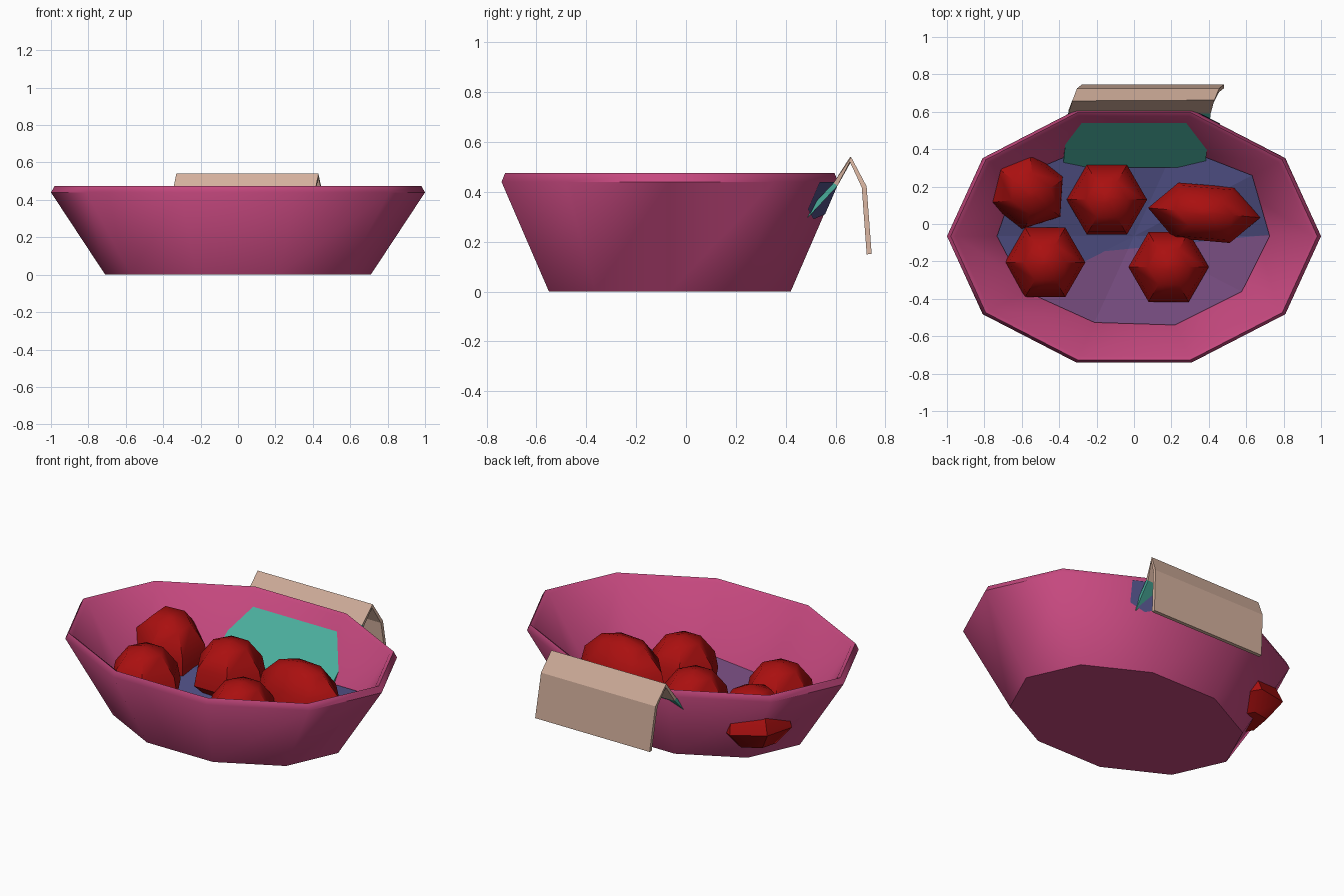
import bpy, bmesh, math
from mathutils import Matrix, Euler, Vector

if "Cube" in bpy.data.objects:
    bpy.data.objects.remove(bpy.data.objects["Cube"])


def material(name, r, g, b):
    m = bpy.data.materials.new(name)
    m.use_nodes = True
    m.diffuse_color = (r, g, b, 1)
    m.node_tree.nodes["Principled BSDF"].inputs["Base Color"].default_value = (r, g, b, 1)
    return m


PINK = material("bowl pink", .56, .065, .21)
CREAM = material("towel cream", .66, .44, .34)
TEAL = material("towel teal", .07, .43, .34)
RED = material("fruit red", .40, .005, .005)
BLUE = material("liner blue", .075, .075, .22)
PURPLE = material("liner purple", .19, .075, .22)


def finish(name, bm, mats, angle=None, fix_normals=True):
    if fix_normals:
        bmesh.ops.recalc_face_normals(bm, faces=bm.faces)
    mesh = bpy.data.meshes.new(name)
    bm.to_mesh(mesh)
    bm.free()
    for m in mats:
        mesh.materials.append(m)
    ob = bpy.data.objects.new(name, mesh)
    bpy.context.collection.objects.link(ob)
    if angle:
        bpy.ops.object.select_all(action='DESELECT')
        ob.select_set(True)
        bpy.context.view_layer.objects.active = ob
        bpy.ops.object.shade_smooth_by_angle(angle=math.radians(angle))
    return ob


def lathe(sides, profile):
    """Stack of elliptical rings (rx, ry, z), closed at both ends."""
    bm = bmesh.new()
    rings = []
    for rx, ry, z in profile:
        steps = [2 * math.pi * i / sides for i in range(sides)]
        rings.append([bm.verts.new((rx * math.cos(a), ry * math.sin(a), z)) for a in steps])
    for low, high in zip(rings, rings[1:]):
        for i in range(sides):
            j = (i + 1) % sides
            bm.faces.new((low[i], low[j], high[j], high[i]))
    bm.faces.new(rings[0][::-1])
    bm.faces.new(rings[-1])
    return bm


# Ten-sided bowl with a thin rim and an inner floor
CY = -.065
bm = lathe(10, [(.71, .51, 0), (1, .71, .44), (.98, .695, .475),
                (.955, .675, .46), (.66, .468, .03)])
bmesh.ops.translate(bm, verts=bm.verts, vec=(0, CY, 0))
finish("bowl", bm, [PINK], 50)


def wall_point(angle, z, outside=False):
    if outside:
        rx, ry = .714 + .66 * z, .514 + .455 * z
    else:
        rx, ry = .63 + .686 * z, .447 + .48 * z
    a = math.radians(angle)
    return Vector((rx * math.cos(a), CY + ry * math.sin(a), z))


# Liner cloth on the bowl floor, blue at the back and purple at the front
heights = {0: .14, 36: .22, 72: .13, 108: .13, 144: .2,
           180: .15, 216: .12, 252: .08, 288: .11, 324: .12}
bm = bmesh.new()
centre = bm.verts.new((0, CY, .05))
ring = [bm.verts.new(wall_point(a, z)) for a, z in heights.items()]
for i in range(10):
    bm.faces.new((centre, ring[i], ring[(i + 1) % 10]))
for co, no in (((-.1, -.1, 0), (.5, .8, 0)), ((.1, -.12, 0), (-.1, 1, 0))):
    bmesh.ops.bisect_plane(bm, geom=bm.verts[:] + bm.edges[:] + bm.faces[:],
                           plane_co=co, plane_no=no)
for f in bm.faces:
    c = f.calc_center_median()
    back = c.y > -.12 + .1 * (c.x - .1)
    corner = c.x < -.25 and c.y > -.3
    f.material_index = 0 if back or corner else 1
finish("liner", bm, [BLUE, PURPLE], fix_normals=False)

# Liner corner showing through the outer wall beside the towel
bm = bmesh.new()
corners = []
for t, z in ((0, .31), (.16, .29), (.32, .33), (.3, .44), (0, .44)):
    p = wall_point(72, z, True).lerp(wall_point(36, z, True), t)
    corners.append(bm.verts.new(p))
bm.faces.new(corners[::-1])
finish("liner_corner", bm, [BLUE], fix_normals=False)

# Towel folded over the back rim, skewed slightly to its left
fold = [(0, .31, .12), (.03, .60, .43), (.05, .66, .53), (.075, .715, .42), (.1, .735, .15)]
bm = bmesh.new()
left = [bm.verts.new((-.38 + s, y, z)) for s, y, z in fold]
right = [bm.verts.new((.38 + s, y, z)) for s, y, z in fold]
for i in range(len(fold) - 1):
    f = bm.faces.new((left[i], right[i], right[i + 1], left[i + 1]))
    f.material_index = 1 if i == 0 else 0
towel = finish("towel", bm, [CREAM, TEAL], fix_normals=False)
thick = towel.modifiers.new("thickness", 'SOLIDIFY')
thick.thickness = .02
thick.offset = 0


# Six-sided fruits: place, size, rotation in degrees
def fruit(name, place, size, turn):
    bm = lathe(6, [(.12, .12, -.15), (.215, .215, -.06), (.195, .195, .04),
                   (.11, .11, .15), (.02, .02, .175)])
    rotation = Euler([math.radians(t) for t in turn]).to_matrix().to_4x4()
    matrix = Matrix.Translation(place) @ rotation @ Matrix.Diagonal((*size, 1))
    bmesh.ops.transform(bm, matrix=matrix, verts=bm.verts)
    finish(name, bm, [RED], 40)


fruit("fruit_middle", (-.145, .13, .2), (1, 1, 1), (0, 0, 0))
fruit("fruit_front_right", (-.475, -.205, .2), (1, 1, 1), (0, 0, 0))
fruit("fruit_front_left", (.185, -.23, .18), (1, 1, 1), (0, 0, 0))
fruit("fruit_back_right", (-.575, .18, .23), (1.15, .95, 1), (0, 12, -38))
fruit("fruit_long", (.375, .06, .23), (1.4, .8, 1), (0, 0, -5))
